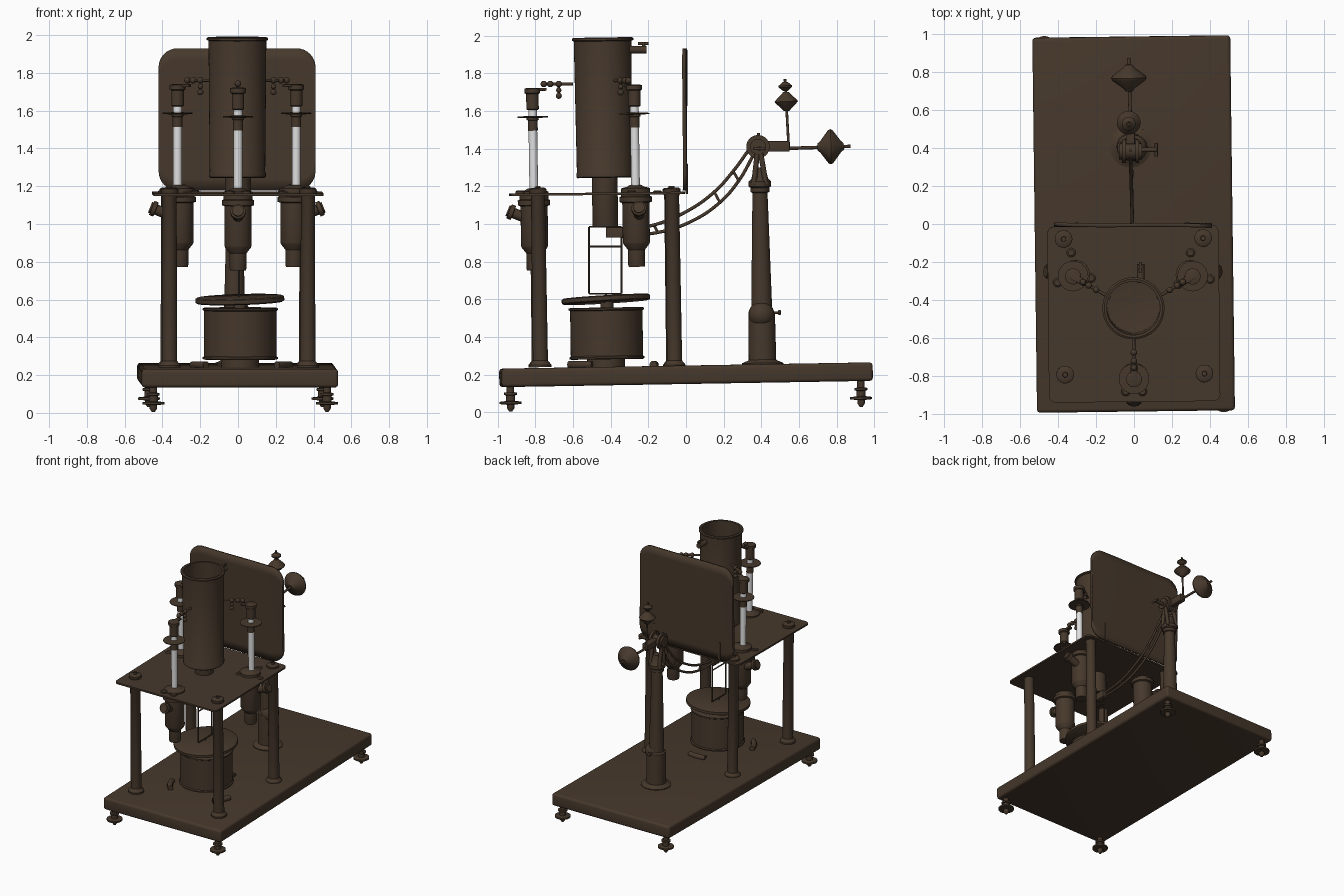
import bpy, bmesh, math
from mathutils import Vector, Matrix, Euler


def material(name, col):
    m = bpy.data.materials.new(name)
    m.diffuse_color = (*col, 1)
    return m


BROWN = material("dark brown", (0.062, 0.040, 0.025))
WHITE = material("white glass", (0.75, 0.75, 0.75))
UP = Vector((0, 0, 1))
TILT = Vector((0, -0.015, 1))   # the whole device leans very slightly


def finish(name, bm, mat=BROWN, angle=35):
    bmesh.ops.recalc_face_normals(bm, faces=bm.faces[:])
    me = bpy.data.meshes.new(name)
    bm.to_mesh(me)
    bm.free()
    me.materials.append(mat)
    ob = bpy.data.objects.new(name, me)
    bpy.context.collection.objects.link(ob)
    bpy.context.view_layer.objects.active = ob
    ob.select_set(True)
    bpy.ops.object.shade_smooth_by_angle(angle=math.radians(angle))
    ob.select_set(False)
    return ob


def lathe(name, profile, loc, axis=TILT, seg=32, mat=BROWN):
    """Turned solid: profile of (radius, height) along axis, ends are closed."""
    bm = bmesh.new()
    rings = []
    for r, h in profile:
        rings.append([bm.verts.new((r * math.cos(math.tau * i / seg), r * math.sin(math.tau * i / seg), h))
                      for i in range(seg)])
    for a, b in zip(rings, rings[1:]):
        for i in range(seg):
            j = (i + 1) % seg
            bm.faces.new((a[i], a[j], b[j], b[i]))
    bm.faces.new(rings[0])
    bm.faces.new(rings[-1])
    rot = UP.rotation_difference(Vector(axis)).to_matrix().to_4x4()
    bm.transform(Matrix.Translation(loc) @ rot)
    return finish(name, bm, mat)


def rod(name, a, b, r, seg=16, mat=BROWN):
    a, b = Vector(a), Vector(b)
    return lathe(name, [(r, 0), (r, (b - a).length)], a, b - a, seg, mat)


def ball(name, loc, r):
    bm = bmesh.new()
    bmesh.ops.create_uvsphere(bm, u_segments=20, v_segments=12, radius=r)
    bm.transform(Matrix.Translation(loc))
    return finish(name, bm)


def box(name, loc, size, bevel=0.005, rot=(0, 0, 0), corners_only=False):
    bm = bmesh.new()
    bmesh.ops.create_cube(bm, size=1)
    bm.transform(Matrix.Diagonal((*size, 1)))
    edges = [e for e in bm.edges
             if not corners_only or abs(e.verts[0].co.z - e.verts[1].co.z) > size[2] / 2]
    bmesh.ops.bevel(bm, geom=edges, offset=bevel, segments=4, profile=0.5, affect='EDGES')
    bm.transform(Matrix.Translation(loc) @ Euler(rot).to_matrix().to_4x4())
    return finish(name, bm)


def tube(name, pts, r):
    cu = bpy.data.curves.new(name, 'CURVE')
    cu.dimensions = '3D'
    cu.bevel_depth, cu.bevel_resolution, cu.resolution_u = r, 3, 10
    cu.use_fill_caps = True
    s = cu.splines.new('BEZIER')
    s.bezier_points.add(len(pts) - 1)
    for bp, p in zip(s.bezier_points, pts):
        bp.co = p
        bp.handle_left_type = bp.handle_right_type = 'AUTO'
    cu.materials.append(BROWN)
    ob = bpy.data.objects.new(name, cu)
    bpy.context.collection.objects.link(ob)
    return ob


# base slab and levelling feet
box("base", (-0.002, 0, 0.2), (1.04, 1.97, 0.098), 0.018, (0.017, 0, 0.0125))
for x in (-0.46, 0.46):
    for y, z in ((-0.93, 0.005), (0.93, 0.03)):
        lathe("foot", [(0.008, 0), (0.02, 0.018), (0.02, 0.036), (0.058, 0.04), (0.058, 0.052), (0.024, 0.056),
                       (0.024, 0.085), (0.034, 0.088), (0.034, 0.1), (0.02, 0.102), (0.02, 0.17)],
              (x - 0.0125 * y, y, z))

# table plate on four pillars
box("table_plate", (-0.001, -0.472, 1.16), (0.9, 0.925, 0.013), 0.035, (0.012, 0, 0.01), True)
for x, y in ((-0.37, -0.065), (0.363, -0.06), (-0.362, -0.778), (0.37, -0.772)):
    lathe("pillar", [(0.058, 0), (0.058, 0.012), (0.048, 0.025), (0.04, 0.035), (0.037, 0.91), (0.046, 0.925),
                     (0.046, 0.945), (0.036, 0.952), (0.014, 0.953), (0.012, 0.962)], (x, y, 0.24))

# three hanging chambers with glass tubes, ports and side arms
CYL = Vector((-0.002, -0.435, 0))
for x, y, dz, out in ((-0.32, -0.25, 0.018, (-1, 0, 0)), (0.308, -0.25, 0.018, (1, 0, 0)), (0, -0.79, 0, (0, -1, 0))):
    o = Vector((x, y, dz))
    out = Vector(out)
    body = o - Vector((out.x * 0.012, 0, 0))
    lathe("chamber", [(0.042, 0.755), (0.045, 0.765), (0.045, 0.845), (0.068, 0.875), (0.072, 0.885), (0.072, 1.095),
                      (0.086, 1.1), (0.086, 1.125), (0.077, 1.13), (0.077, 1.172), (0.045, 1.18), (0.03, 1.19)], body)
    axis = out + Vector((0, 0, 0.4))
    lathe("side_port", [(0.028, 0), (0.028, 0.075), (0.04, 0.078), (0.04, 0.1), (0.03, 0.102), (0.03, 0.11)],
          body + out * 0.055 + Vector((0, 0, 1.03)), axis)
    lathe("glass_tube", [(0.023, 1.18), (0.023, 1.63)], o, mat=WHITE)
    lathe("tube_sleeve", [(0.026, 1.495), (0.026, 1.55), (0.032, 1.553), (0.032, 1.562), (0.08, 1.565),
                          (0.08, 1.571), (0.026, 1.574)], o)
    lathe("tube_cap", [(0.027, 1.605), (0.033, 1.61), (0.033, 1.69), (0.042, 1.695), (0.042, 1.718),
                       (0.03, 1.722)], o)
    # arm reaching to the tall cylinder, with small beads
    top = o + Vector((0, -0.025, 1.715))
    d = Vector((CYL.x - x, CYL.y - y, 0))
    reach = d.length - 0.14
    d.normalize()
    lift = Vector((0, 0, 0.028))
    box("arm_block", top + d * 0.03, (0.09, 0.035, 0.016), 0.005, (0, 0, math.atan2(d.y, d.x)))
    rod("arm", top + d * 0.05 + lift, top + d * reach + lift, 0.008)
    for t in (0.06, 0.095, 0.14):
        ball("arm_bead", top + d * t + lift, 0.017)
    side = top + d * 0.14
    rod("bead_drop", side + lift, side - Vector((0, 0, 0.035)), 0.006)
    ball("drop_bead", side - Vector((0, 0, 0.035)), 0.016)
    ball("drop_bead", side - Vector((0, 0, 0.005)), 0.014)
    # screws around the flange
    a0 = math.atan2(d.y, d.x)
    for da in ((-0.45, 0.45) if x == 0 else (0.18, 2.2, -2.0)):
        da = da + (math.pi if x == 0 else 0)
        if x == 0:
            da = da * 1.0
        p = o + Vector((math.cos(a0 + da), math.sin(a0 + da), 0)) * 0.1
        lathe("plate_screw", [(0.024, 0), (0.024, 0.014), (0.016, 0.02)], (p.x, p.y, 1.158), seg=16)

# tall open cylinder, neck and overflow spout
lathe("tall_cylinder", [(0.06, 1.245), (0.143, 1.245), (0.15, 1.25), (0.15, 1.27), (0.147, 1.275), (0.153, 1.97),
                        (0.163, 1.975), (0.163, 1.985), (0.153, 1.99), (0.14, 1.988), (0.138, 1.28), (0.05, 1.27)],
      (-0.003, -0.413, 0), seg=64)
lathe("cylinder_neck", [(0.066, 0.985), (0.068, 0.99), (0.068, 1.25)], (0, -0.413, 0))
rod("spout", (0.035, -0.31, 1.925), (0.035, -0.21, 1.925), 0.02)
rod("spout_tip", (0.035, -0.225, 1.925), (0.035, -0.225, 1.965), 0.009)
rod("spout_lever", (0.035, -0.255, 1.957), (0.035, -0.2, 1.957), 0.008)

# wire stirrup hanging below
Y0, Y1, XW = -0.515, -0.342, 0.006
for a, b in (((Y0, 0.63), (Y0, 0.985)), ((Y1, 0.63), (Y1, 0.985)), ((Y0, 0.63), (Y1, 0.63)),
             ((Y0, 0.88), (Y1, 0.88)), ((Y0, 0.985), (Y1, 0.985)), ((-0.425, 0.6), (-0.425, 0.632))):
    rod("stirrup_wire", (XW, *a), (XW, *b), 0.005, 10)

# suspended disc, drum and drum stops
lathe("suspended_disc", [(0.225, -0.016), (0.235, -0.01), (0.235, 0.01), (0.225, 0.016)], (0.01, -0.425, 0.6),
      (-0.03, -0.06, 1), 64)
rod("disc_post", (0.01, -0.42, 0.54), (0.01, -0.42, 0.6), 0.035)
lathe("drum", [(0.19, 0.282), (0.2, 0.286), (0.2, 0.294), (0.192, 0.3), (0.192, 0.54), (0.2, 0.545), (0.2, 0.553),
               (0.19, 0.557)], (0.012, -0.415, 0), seg=64)
lathe("drum_stand", [(0.1, 0.23), (0.1, 0.29)], (0.012, -0.42, 0))
for deg in (90, 210, 330):
    pts = []
    for k in (-15, -7.5, 0, 7.5, 15):
        a = math.radians(deg + k)
        pts.append((0.018 + 0.265 * math.cos(a), -0.43 + 0.265 * math.sin(a), 0.253))
    tube("drum_stop", pts, 0.021)

# gently warped back panel with rounded corners
W, R, LO, HI, NZ = 0.415, 0.1, 1.178, 1.93, 12
xs = [-W + R - R * math.cos(t * math.pi / 16) for t in range(9)]
xs += [-W + R + (2 * W - 2 * R) * t / 12 for t in range(1, 12)]
xs += [W - R + R * math.sin(t * math.pi / 16) for t in range(9)]
bm = bmesh.new()
cols = []
for x in xs:
    e = max(0, abs(x) - (W - R))
    cut = R - math.sqrt(max(0, R * R - e * e))
    col = []
    for j in range(NZ + 1):
        z = LO + cut + (HI - LO - 2 * cut) * j / NZ
        y = -0.006 - 0.01 * x / W * (z - 1.3) + 0.005 * math.sin(x * 7) * (z - 1.1)
        col.append(bm.verts.new((x - 0.005, y, z)))
    cols.append(col)
for a, b in zip(cols, cols[1:]):
    for j in range(NZ):
        bm.faces.new((a[j], b[j], b[j + 1], a[j + 1]))
panel = finish("back_panel", bm)
mod = panel.modifiers.new("thickness", 'SOLIDIFY')
mod.thickness, mod.offset = 0.02, 0
for x in (-0.3, 0.28):
    box("panel_bracket", (x, 0.004, 1.24), (0.018, 0.012, 0.16), 0.002)

# balance column with clamp
PX = -0.018
lathe("column", [(0.11, 0.25), (0.11, 0.262), (0.078, 0.275), (0.073, 0.28), (0.07, 0.52), (0.056, 0.53),
                 (0.04, 1.165), (0.05, 1.17), (0.05, 1.192), (0.035, 1.2)], (PX, 0.41, 0))
ball("column_clamp", (PX + 0.02, 0.4, 0.52), 0.069)
rod("clamp_stem", (PX, 0.42, 0.53), (PX, 0.495, 0.53), 0.007)
lathe("clamp_knob", [(0.008, 0), (0.014, 0.004), (0.014, 0.012), (0.008, 0.016)], (PX, 0.488, 0.53), (0, 1, 0))

# fork and pivot
lathe("fork_collar", [(0.045, 1.19), (0.06, 1.2), (0.06, 1.225), (0.045, 1.24), (0.03, 1.3)], (PX, 0.41, 0))
for s in (-1, 1):
    for y in (0.36, 0.425):
        rod("fork_leg", (PX + s * 0.04, y, 1.21), (PX + s * 0.04, 0.385, 1.44), 0.014)
    lathe("pivot_ring", [(0.062, -0.01), (0.062, 0.01)], (PX + s * 0.035, 0.382, 1.41), (1, 0, 0))
rod("pivot_drum", (PX - 0.06, 0.382, 1.41), (PX + 0.06, 0.382, 1.41), 0.042)
rod("pivot_pin", (PX, 0.385, 1.44), (PX, 0.385, 1.482), 0.008)
rod("pivot_screw", (PX + 0.05, 0.39, 1.4), (PX + 0.14, 0.39, 1.4), 0.012)
rod("pivot_screw_handle", (PX + 0.135, 0.355, 1.4), (PX + 0.135, 0.425, 1.4), 0.008)

# curved twin-rail beam
upper = [(0.345, 1.41), (0.25, 1.28), (0.15, 1.17), (0.0, 1.065), (-0.17, 0.995), (-0.36, 0.967)]
lower = [(0.36, 1.37), (0.28, 1.23), (0.18, 1.115), (0.02, 1.01), (-0.15, 0.955), (-0.36, 0.94)]
for pts, nm in ((upper, "beam_upper_rail"), (lower, "beam_lower_rail")):
    tube(nm, [(-0.008 - 0.03 * y, y, z) for y, z in pts], 0.009)
for i in (1, 2, 4):
    rod("beam_strut", (-0.01, *upper[i]), (-0.01, *lower[i]), 0.007)
box("beam_end_block", (0.004, -0.375, 0.955), (0.05, 0.1, 0.055), 0.006)

# counterweights
box("counter_block", (PX, 0.485, 1.412), (0.045, 0.13, 0.055), 0.006)
rod("counter_rod", (PX, 0.5, 1.4), (-0.028, 0.872, 1.412), 0.009)
lathe("counterweight", [(0.018, -0.07), (0.03, -0.055), (0.088, -0.012), (0.093, 0), (0.088, 0.012), (0.03, 0.055),
                        (0.018, 0.07)], (-0.027, 0.767, 1.41), (-0.02, 1, 0.02), 40)
rod("upper_rod", (-0.025, 0.545, 1.41), (-0.028, 0.525, 1.77), 0.007)
lathe("upper_weight", [(0.014, -0.05), (0.058, -0.006), (0.062, 0), (0.058, 0.006), (0.014, 0.05)],
      (-0.028, 0.532, 1.65), (0, -0.04, 1))
lathe("upper_small_weight", [(0.012, -0.024), (0.036, -0.004), (0.036, 0.004), (0.012, 0.024)],
      (-0.028, 0.527, 1.73), (0, -0.04, 1))
